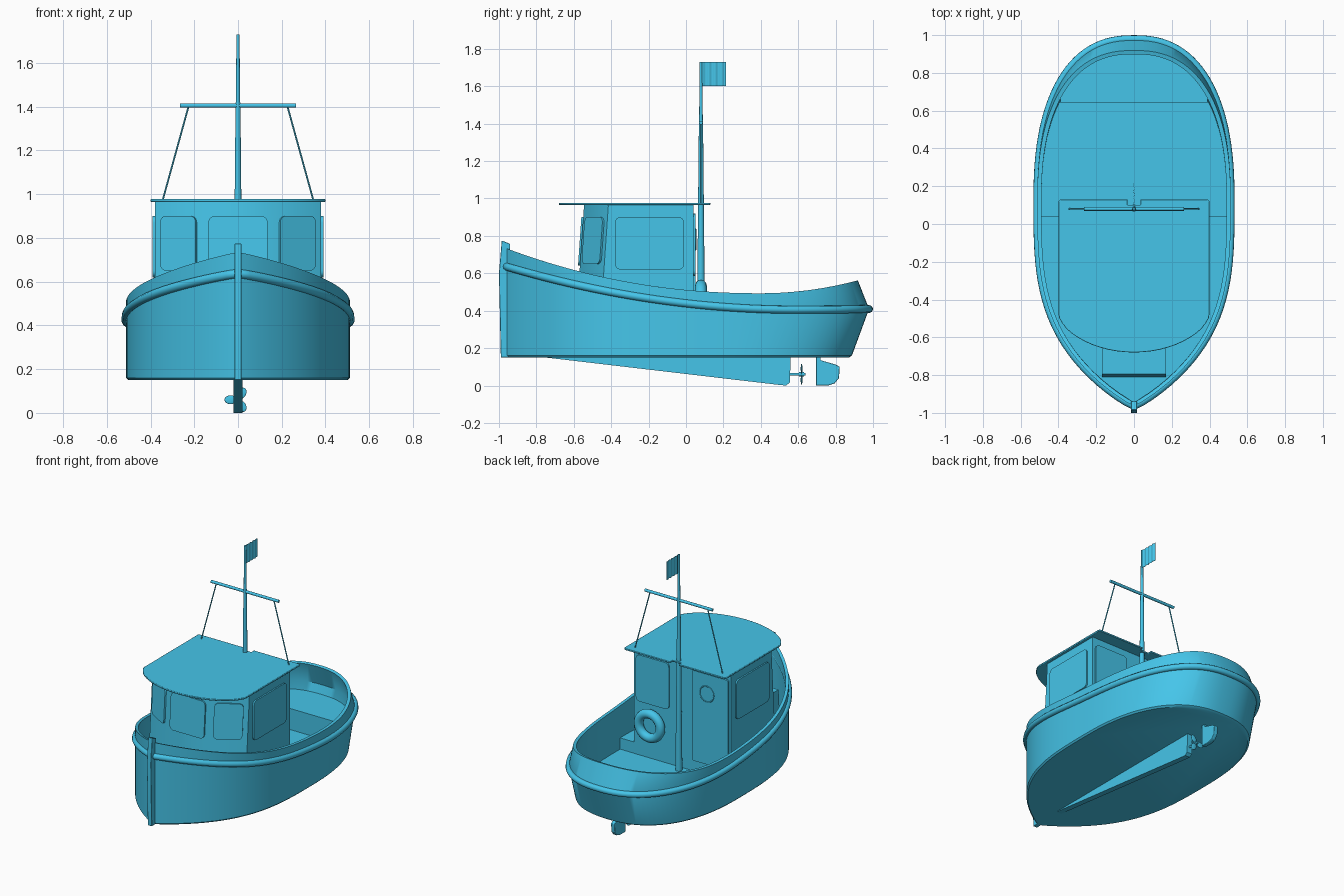
import bpy, bmesh, math
from mathutils import Vector

if "Cube" in bpy.data.objects:
    bpy.data.objects.remove(bpy.data.objects["Cube"])


def finish(ob, angle=35):
    bpy.ops.object.select_all(action='DESELECT')
    ob.select_set(True)
    bpy.context.view_layer.objects.active = ob
    bpy.ops.object.shade_smooth_by_angle(angle=math.radians(angle))
    return ob


def loft(name, rings, bevel=0):
    """Bridge equally sized vertex rings and cap both ends."""
    n = len(rings[0])
    bm = bmesh.new()
    vs = [[bm.verts.new(p) for p in r] for r in rings]
    for a, b in zip(vs, vs[1:]):
        for i in range(n):
            j = (i + 1) % n
            bm.faces.new((a[i], a[j], b[j], b[i]))
    bm.faces.new(vs[0][::-1])
    bm.faces.new(vs[-1])
    bmesh.ops.recalc_face_normals(bm, faces=bm.faces)
    me = bpy.data.meshes.new(name)
    bm.to_mesh(me)
    bm.free()
    ob = bpy.data.objects.new(name, me)
    bpy.context.collection.objects.link(ob)
    if bevel:
        m = ob.modifiers.new("bevel", 'BEVEL')
        m.width, m.segments = bevel, 2
    return finish(ob)


def prism_z(name, pts, z0, z1, bevel=0):
    return loft(name, [[(x, y, z) for x, y in pts] for z in (z0, z1)], bevel)


def prism_x(name, pts, half, bevel=0):
    return loft(name, [[(x, y, z) for y, z in pts] for x in (-half, half)], bevel)


def rod(name, a, b, r0, r1=None, n=16):
    a, b = Vector(a), Vector(b)
    u = (b - a).orthogonal().normalized()
    v = (b - a).normalized().cross(u)
    ang = [2 * math.pi * i / n for i in range(n)]
    return loft(name, [[p + r * (u * math.cos(t) + v * math.sin(t)) for t in ang]
                       for p, r in ((a, r0), (b, r0 if r1 is None else r1))])


def panel(name, centre, u, v, w, h, r=0.03, depth=0.01):
    """Thin rounded pane lying on the plane spanned by u and v."""
    c, u = Vector(centre), Vector(u).normalized()
    v = Vector(v).normalized()
    n = u.cross(v).normalized()
    pts = []
    for k, (sx, sy) in enumerate(((1, 1), (-1, 1), (-1, -1), (1, -1))):
        for i in range(6):
            t = math.pi / 2 * (k + i / 5)
            pts.append(c + u * (sx * (w / 2 - r) + r * math.cos(t))
                       + v * (sy * (h / 2 - r) + r * math.sin(t)))
    return loft(name, [[p - n * 0.004 for p in pts], [p + n * depth for p in pts]])


# Hull plan outline: pointed bow, full rounded stern
W, Y0, N = 0.512, 0.12, 2.4
half = []
for i in range(25):
    u = 1 - (i / 24) ** 1.2
    half.append((W * max(0, 1 - u ** 3.2) ** 0.92, Y0 - (Y0 + 0.965) * u))
for i in range(1, 29):
    t = math.pi / 2 * i / 28
    half.append((W * max(0, math.cos(t)) ** (2 / N), Y0 + (0.979 - Y0) * math.sin(t) ** (2 / N)))
half[0], half[-1] = (0, half[0][1]), (0, half[-1][1])
outline = half + [(-x, y) for x, y in half[-2:0:-1]]


def plan(k, inset=0):
    return [(x * (1 - inset / W), (Y0 + (y - Y0) * k if y > Y0 else y) * (1 - inset)) for x, y in outline]


def rim_z(y):
    return 0.493 + (0.125 * (0.4 - y) ** 2.12 if y < 0.4 else 0.257 * (y - 0.4) ** 2)


def rail_z(y):
    return 0.405 + (0.095 if y < 0.6 else 0.03) * (y - 0.6) ** 2


def ring(k, inset, zf):
    return [(x, y, zf(y)) for x, y in plan(k, inset)]


loft("hull", [ring(0.885, 0.01, lambda y: 0.15), ring(0.893, 0, lambda y: 0.16),
              ring(1, 0, rail_z), ring(0.93, 0, rim_z), ring(0.93, 0.022, rim_z),
              ring(0.99, 0.022, rail_z), ring(0.91, 0.022, lambda y: 0.19)])

# Rub rail around the hull
cu = bpy.data.curves.new("rub_rail", 'CURVE')
cu.dimensions = '3D'
cu.bevel_depth, cu.bevel_resolution = 0.021, 3
sp = cu.splines.new('POLY')
pts = ring(1, 0, rail_z)
sp.points.add(len(pts) - 1)
for p, q in zip(sp.points, pts):
    p.co = (*q, 1)
sp.use_cyclic_u = True
bpy.context.collection.objects.link(bpy.data.objects.new("rub_rail", cu))

# Decks and stern bench, following the inside of the hull
prism_z("aft_deck", plan(0.905, 0.012), 0.185, 0.2)
fore = [p for p in plan(1, 0.012) if p[1] < 0.03]
cut = max(i for i, p in enumerate(fore) if p[0] > 0) + 1
prism_z("fore_deck", fore[:cut] + [(0.5, 0.039), (-0.5, 0.039)] + fore[cut:], 0.19, 0.28)
ids = [i for i, p in enumerate(plan(0.9, 0.015)) if p[1] > 0.645]
bench = []
for k, z in ((0.9, 0.19), (0.96, 0.35)):
    p = plan(k, 0.015)
    xe = p[ids[0]][0]
    bench.append([(-xe, 0.64, z), (xe, 0.64, z)] + [(*p[i], z) for i in ids])
loft("stern_bench", bench)
prism_x("fore_hatch", [(-0.81, 0.27), (-0.795, 0.48), (-0.5, 0.48), (-0.5, 0.27)], 0.17)

# Stem post, keel, rudder
prism_x("stem_post", [(-0.99, 0.15), (-0.95, 0.15), (-0.94, 0.757), (-0.985, 0.775), (-1, 0.6)], 0.016, 0.003)
prism_x("keel", [(-0.77, 0.152), (0.5, 0.003), (0.535, 0), (0.555, 0.016), (0.56, 0.152)], 0.02)
prism_x("rudder", [(0.695, 0.16), (0.695, 0), (0.76, 0), (0.795, 0.011), (0.818, 0.04),
                   (0.822, 0.1), (0.80, 0.112), (0.72, 0.135), (0.72, 0.16)], 0.014, 0.003)

# Propeller
rod("propeller_shaft", (0, 0.54, 0.06), (0, 0.64, 0.06), 0.007)
rod("propeller_hub", (0, 0.605, 0.06), (0, 0.63, 0.06), 0.012)
for i in range(3):
    t = math.radians(60 + 120 * i)
    bpy.ops.mesh.primitive_uv_sphere_add(segments=16, ring_count=8,
                                         location=(0.034 * math.cos(t), 0.618, 0.06 + 0.034 * math.sin(t)))
    ob = bpy.context.object
    ob.name = "propeller_blade_%d" % (i + 1)
    ob.scale = (0.028, 0.005, 0.02)
    ob.rotation_euler = (0, -t, 0)
    finish(ob)

# Cabin with raked front
SL = 0.0685


def cabin_ring(z):
    d = SL * (z - 0.6)
    r = [(0.16, -0.57 + d), (0.38, -0.44 + d), (0.38, 0.04)]
    return [(x, y, z) for x, y in r + [(-x, y) for x, y in r[::-1]]]


loft("cabin", [cabin_ring(0.2), cabin_ring(0.97)])

# Roof with curved front and mast notch
r = [(0.035, 0.1), (0.035, 0.13), (0.39, 0.13), (0.4, 0.12), (0.4, -0.475), (0.395, -0.5), (0.38, -0.525)]
r += [(0.44 * math.sin(t), -0.38 - 0.3 * math.cos(t)) for t in [math.radians(a) for a in range(54, 0, -6)]]
roof = r + [(0, -0.68)] + [(-x, y) for x, y in r[::-1]]
prism_z("roof", roof, 0.965, 0.977, 0.003)

# Windows
dz = 0.17 * SL
up = (0, SL, 1)
panel("front_window", (0, -0.57 + dz, 0.77), (1, 0, 0), up, 0.27, 0.26)
for s, side in ((1, "right"), (-1, "left")):
    panel(side + "_front_window", (s * 0.27, -0.505 + dz, 0.775), (0.22, s * 0.13, 0), up, 0.19, 0.25)
    panel(side + "_side_window", (s * 0.38, -0.195, 0.76), (0, s, 0), (0, 0, 1), 0.37, 0.28)
panel("back_window", (0.23, 0.04, 0.75), (-1, 0, 0), (0, 0, 1), 0.26, 0.33)

# Door with porthole, lifebuoy
panel("door", (-0.225, 0.04, 0.6), (-1, 0, 0), (0, 0, 1), 0.28, 0.64, 0.01, 0.012)


def ring_part(name, loc, major, minor):
    bpy.ops.mesh.primitive_torus_add(major_radius=major, minor_radius=minor, major_segments=40,
                                     minor_segments=12, location=loc, rotation=(math.pi / 2, 0, 0))
    bpy.context.object.name = name
    finish(bpy.context.object)


ring_part("door_porthole", (-0.2, 0.051, 0.78), 0.055, 0.004)
ring_part("lifebuoy", (0.23, 0.08, 0.45), 0.085, 0.031)

# Mast, yard and stays
rod("mast", (0, 0.08, 0.19), (0, 0.08, 1.42), 0.023, 0.011)
rod("mast_top", (0, 0.08, 1.4), (0, 0.08, 1.73), 0.01, 0.007)
rod("yard", (-0.265, 0.08, 1.405), (0.265, 0.08, 1.405), 0.01)
for s, side in ((1, "right"), (-1, "left")):
    rod(side + "_stay", (s * 0.225, 0.08, 1.405), (s * 0.345, 0.08, 0.97), 0.004, n=8)

# Rippled flag
wave = [(0.003 * math.sin(i * 0.63), 0.08 + 0.135 * i / 40) for i in range(41)]
flag = [(x + 0.001, y) for x, y in wave] + [(x - 0.001, y) for x, y in wave[::-1]]
prism_z("flag", flag, 1.6, 1.73)

# One blue paint on every part
paint = bpy.data.materials.new("blue_paint")
paint.diffuse_color = (0.06, 0.56, 0.82, 1)
paint.use_nodes = True
paint.node_tree.nodes["Principled BSDF"].inputs["Base Color"].default_value = paint.diffuse_color
for ob in bpy.data.objects:
    ob.data.materials.append(paint)
